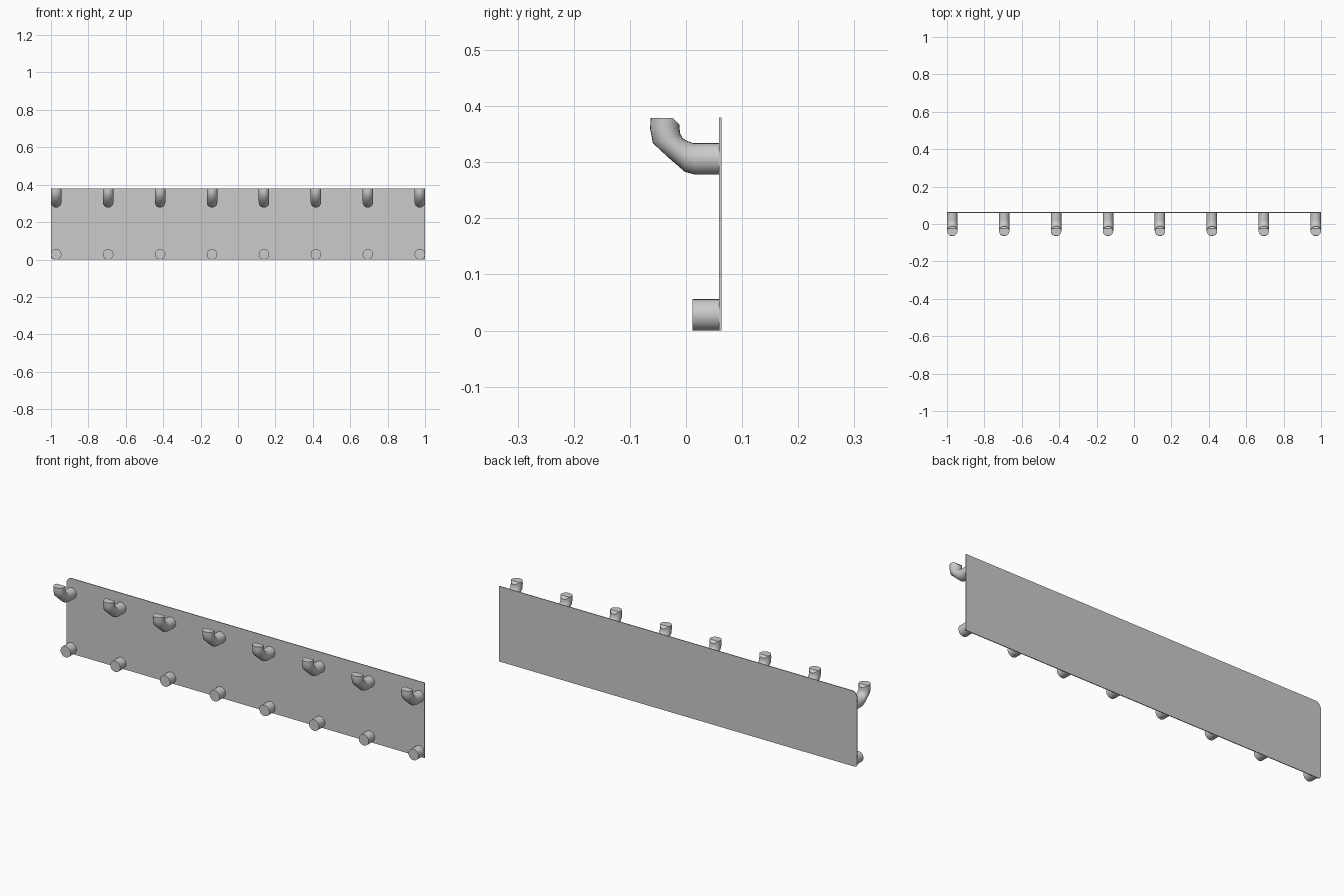
import bpy, bmesh, math
from mathutils import Vector

cube = bpy.data.objects.get("Cube")
if cube:
    bpy.data.objects.remove(cube)

grey = bpy.data.materials.new("plain grey")
grey.use_nodes = True
COLOUR = (0.6, 0.6, 0.6, 1)
grey.diffuse_color = COLOUR
grey.node_tree.nodes["Principled BSDF"].inputs["Base Color"].default_value = COLOUR

RADIUS, SIDES, COUNT = 0.028, 24, 8
PLATE_FRONT, PLATE_BACK, HEIGHT = 0.059, 0.063, 0.38


def make_object(name, bm):
    bmesh.ops.recalc_face_normals(bm, faces=bm.faces)
    mesh = bpy.data.meshes.new(name)
    bm.to_mesh(mesh)
    bm.free()
    mesh.materials.append(grey)
    obj = bpy.data.objects.new(name, mesh)
    bpy.context.collection.objects.link(obj)
    return obj


def tube(sections):
    """Loft round sections, each given by its lower and upper (y, z) edge."""
    bm = bmesh.new()
    rings = []
    for low, high in sections:
        low, high = Vector((0, *low)), Vector((0, *high))
        centre, half = (low + high) / 2, (high - low) / 2
        ring = []
        for i in range(SIDES):
            a = math.tau * i / SIDES
            ring.append(bm.verts.new(centre + half * math.cos(a)
                                     + Vector((RADIUS * math.sin(a), 0, 0))))
        rings.append(ring)
    for a, b in zip(rings, rings[1:]):
        for i in range(SIDES):
            j = (i + 1) % SIDES
            bm.faces.new((a[i], a[j], b[j], b[i]))
    bm.faces.new(rings[0])
    bm.faces.new(rings[-1])
    return bm


def repeat(name, bm):
    """Place copies of a part along the plate."""
    first = make_object(name + "_1", bm)
    bpy.context.view_layer.objects.active = first
    bpy.ops.object.select_all(action='DESELECT')
    first.select_set(True)
    bpy.ops.object.shade_smooth_by_angle(angle=math.radians(40))
    for i in range(COUNT):
        obj = first if i == 0 else first.copy()
        if i:
            obj.name = f"{name}_{i + 1}"
            bpy.context.collection.objects.link(obj)
        obj.location.x = -0.972 + 1.944 * i / (COUNT - 1)


# Back plate, with the corners rounded at one end
bm = bmesh.new()
outline = [(1, 0), (1, HEIGHT)]
for z, r, start in ((HEIGHT, 0.03, 90), (0, 0.014, 180)):
    cz = z - r if z else r
    for k in range(7):
        a = math.radians(start + 15 * k)
        outline.append((-1 + r + r * math.cos(a), cz + r * math.sin(a)))
face = bm.faces.new([bm.verts.new((x, PLATE_FRONT, z)) for x, z in outline])
side = bmesh.ops.extrude_face_region(bm, geom=[face])
bmesh.ops.translate(bm, vec=(0, PLATE_BACK - PLATE_FRONT, 0),
                    verts=[v for v in side["geom"] if isinstance(v, bmesh.types.BMVert)])
make_object("back_plate", bm)

# Lower row of round pegs
repeat("peg", tube([((y, 0), (y, 2 * RADIUS)) for y in (PLATE_FRONT, 0.012)]))

# Upper row of upturned hooks, with the rear lip of the tip cut at a slant
hook = tube([
    ((PLATE_FRONT, 0.278), (PLATE_FRONT, 0.334)),
    ((0.016, 0.278), (0.013, 0.334)),
    ((-0.002, 0.283), (0.0, 0.339)),
    ((-0.031, 0.308), (-0.006, 0.343)),
    ((-0.059, 0.334), (-0.010, 0.350)),
    ((-0.064, 0.360), (-0.012, 0.363)),
    ((-0.063, 0.379), (-0.012, 0.379)),
])
geom = hook.verts[:] + hook.edges[:] + hook.faces[:]
cut = bmesh.ops.bisect_plane(hook, geom=geom, plane_co=(0, -0.024, 0.379),
                             plane_no=(0, 1, 1), clear_outer=False)
loop = [e for e in cut["geom_cut"] if isinstance(e, bmesh.types.BMEdge)
        and all(v.co.z > 0.362 for v in e.verts)]
loose = [v for v in hook.verts if v.co.z > 0.362
         and v.co.y + v.co.z > -0.024 + 0.379 + 1e-5 and v.co.y < -0.005]
bmesh.ops.delete(hook, geom=loose, context='VERTS')
bmesh.ops.holes_fill(hook, edges=[e for e in hook.edges if e.is_boundary], sides=0)
repeat("hook", hook)
